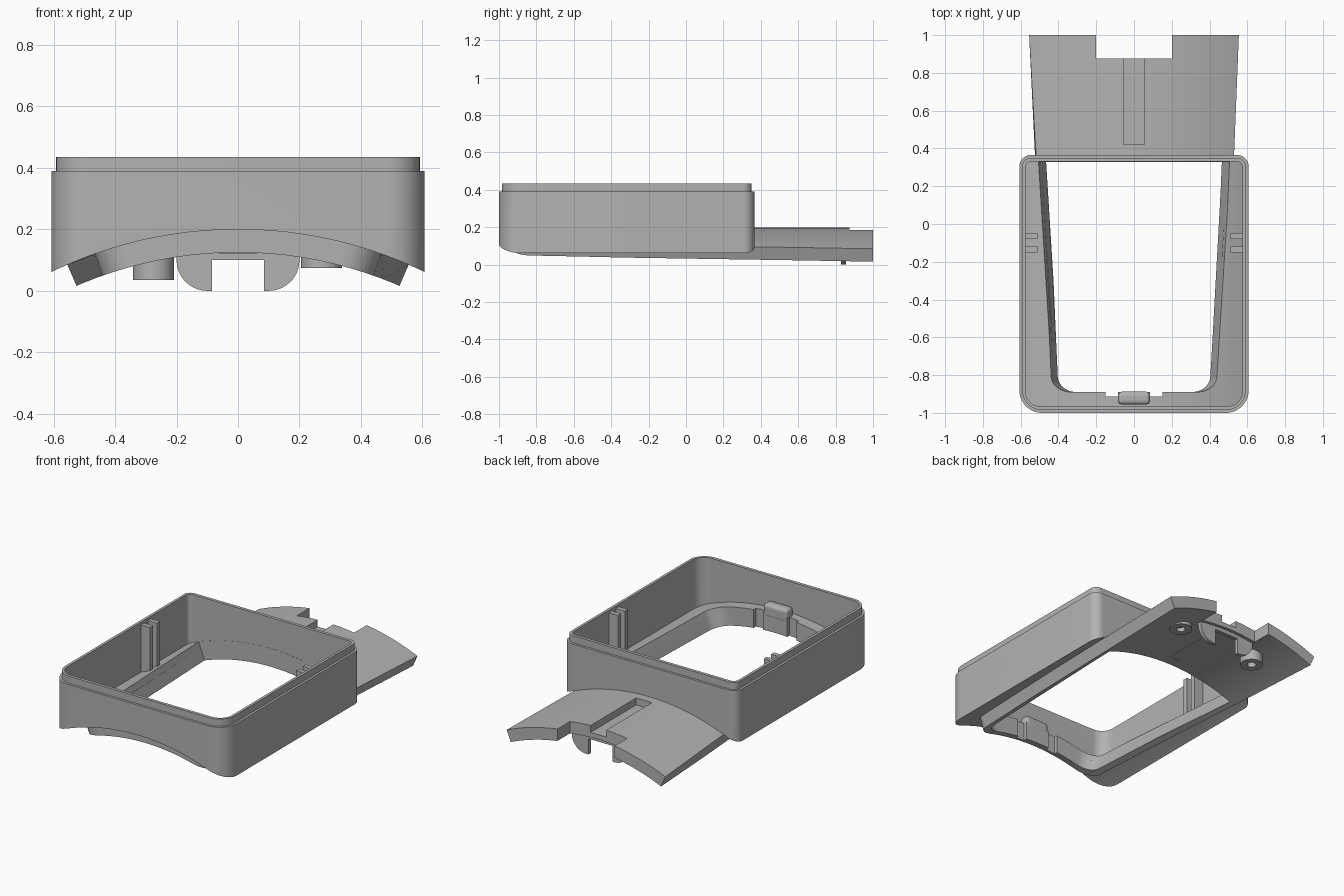
import bpy, bmesh, math
from mathutils import Vector, Matrix

cube = bpy.data.objects.get("Cube")
if cube:
    bpy.data.objects.remove(cube, do_unlink=True)

grey = bpy.data.materials.new("plain grey")
grey.use_nodes = True
grey.diffuse_color = (0.45, 0.45, 0.45, 1)
grey.node_tree.nodes["Principled BSDF"].inputs["Base Color"].default_value = (0.45, 0.45, 0.45, 1)

AXIS_Z = -1.2      # height of the axis that all curved surfaces share
UNDER, OVER, FLOOR = 1.325, 1.40, 1.44


def make(name, bm):
    bmesh.ops.recalc_face_normals(bm, faces=bm.faces)
    mesh = bpy.data.meshes.new(name)
    bm.to_mesh(mesh)
    bm.free()
    mesh.materials.append(grey)
    ob = bpy.data.objects.new(name, mesh)
    bpy.context.collection.objects.link(ob)
    return ob


def fillet(corners, steps=10):
    """Outline from (x, y, radius) corners."""
    pts = []
    for i, (x, y, r) in enumerate(corners):
        p = Vector((x, y))
        if r == 0:
            pts.append(p)
            continue
        a = (Vector(corners[i - 1][:2]) - p).normalized()
        b = (Vector(corners[(i + 1) % len(corners)][:2]) - p).normalized()
        half = a.angle(b) / 2
        mid = p + (a + b).normalized() * r / math.sin(half)
        start = p + a * r / math.tan(half) - mid
        end = p + b * r / math.tan(half) - mid
        sweep = start.angle_signed(end)
        for k in range(steps + 1):
            pts.append(mid + Matrix.Rotation(-sweep * k / steps, 2) @ start)
    return pts


def prism(name, outline, z0, z1, radial=False):
    """Upright prism; radial sides fan out from the shared axis."""
    bm = bmesh.new()
    rings = []
    for z in (z0, z1):
        s = z - AXIS_Z if radial else 1
        rings.append([bm.verts.new((p[0] * s, p[1], z)) for p in outline])
    n = len(outline)
    bm.faces.new(rings[0])
    bm.faces.new(rings[1])
    for i in range(n):
        j = (i + 1) % n
        bm.faces.new((rings[0][i], rings[0][j], rings[1][j], rings[1][i]))
    return make(name, bm)


def box(name, x0, x1, y0, y1, z0, z1):
    return prism(name, [(x0, y0), (x1, y0), (x1, y1), (x0, y1)], z0, z1)


def cylinder(name, radius, length, segments, matrix):
    bm = bmesh.new()
    bmesh.ops.create_cone(bm, cap_ends=True, segments=segments, radius1=radius,
                          radius2=radius, depth=length, matrix=matrix)
    return make(name, bm)


def drum(radius):
    """Long cylinder along y on the shared axis."""
    turn = Matrix.Translation((0, 0, AXIS_Z)) @ Matrix.Rotation(math.pi / 2, 4, "X")
    return cylinder("drum_cutter", radius, 4, 160, turn)


def cut(ob, cutter, operation="DIFFERENCE"):
    mod = ob.modifiers.new("cut", "BOOLEAN")
    mod.operation = operation
    mod.solver = "EXACT"
    mod.object = cutter
    graph = bpy.context.evaluated_depsgraph_get()
    mesh = bpy.data.meshes.new_from_object(ob.evaluated_get(graph))
    ob.modifiers.clear()
    ob.data = mesh
    bpy.data.objects.remove(cutter, do_unlink=True)


def smooth(ob):
    bpy.ops.object.select_all(action="DESELECT")
    ob.select_set(True)
    bpy.context.view_layer.objects.active = ob
    bpy.ops.object.shade_smooth_by_angle(angle=math.radians(30))


def rounded(x, y0, y1, r_front, r_back):
    return fillet([(-x, y0, r_front), (x, y0, r_front), (x, y1, r_back), (-x, y1, r_back)])


def cavity():
    return prism("cavity_cutter", rounded(0.575, -0.965, 0.33, 0.08, 0.03), -0.1, 0.6)


def opening():
    # tapered window with radial side walls
    return prism("opening_cutter", fillet([(-0.316, -0.89, 0.085), (0.316, -0.89, 0.085),
                                           (0.375, 0.329, 0), (-0.375, 0.329, 0)]),
                 -0.2, 0.26, radial=True)


def notch(side):
    x = sorted((side * 0.085, side * 0.15))
    return box("notch_cutter", x[0], x[1], -0.912, -0.8, -0.1, 0.4)


# Casing: rounded box with an arched floor
casing = prism("casing", rounded(0.607, -1, 0.365, 0.12, 0.06), -0.1, 0.39)
cut(casing, drum(OVER))
hollow = cavity()
cut(hollow, drum(FLOOR))
cut(casing, hollow)
cut(casing, opening())

# Lip around the top
lip = prism("top_lip", rounded(0.592, -0.985, 0.35, 0.105, 0.045), 0.39, 0.435)
cut(lip, cavity())

# Curved base plate: frame below the casing and tongue behind it
plate = prism("base_plate", fillet([(-0.349, -0.93, 0.1), (0.349, -0.93, 0.1),
                                    (0.432, 1, 0), (-0.432, 1, 0)]), -0.1, 0.4, radial=True)
cut(plate, drum(OVER), "INTERSECT")
cut(plate, drum(UNDER))
cut(plate, opening())
cut(plate, box("tongue_notch_cutter", -0.2, 0.2, 0.875, 1.2, -0.1, 0.4))
cut(plate, box("groove_cutter", -0.055, 0.055, 0.42, 0.9, 0.155, 0.4))
for side in (-1, 1):
    cut(casing, notch(side))
    cut(plate, notch(side))

# Catch at the front of the window
catch = box("front_catch", -0.085, 0.085, -0.955, -0.888, 0.205, 0.29)
bevel = catch.modifiers.new("round", "BEVEL")
bevel.width = 0.02
bevel.segments = 3

# Paired guide ribs on the side walls
for side, label in ((1, "left"), (-1, "right")):
    x = sorted((side * 0.51, side * 0.58))
    for i, y in enumerate((-0.08, -0.15)):
        box(f"{label}_guide_rib_{i + 1}", x[0], x[1], y, y + 0.03, 0.11, 0.42)

# Screw bosses under the tongue
bosses = []
for label, x, z in (("left", 0.272, 0.075), ("right", -0.275, 0.035)):
    place = Matrix.Translation((x, 0.755, (z + 0.13) / 2))
    boss = cylinder(f"{label}_boss", 0.067, 0.13 - z, 32, place)
    cut(boss, cylinder("hole_cutter", 0.027, 0.13, 24, Matrix.Translation((x, 0.755, z))))
    bosses.append(boss)

# Rail below the groove
box("rail", -0.06, 0.06, 0.4, 0.85, 0.12, 0.15)

# Two-legged clip under the tongue
clip = prism("clip", fillet([(-0.2, 0, 0.1), (-0.085, 0, 0), (-0.085, 0.1, 0), (0.085, 0.1, 0),
                             (0.085, 0, 0), (0.2, 0, 0.1), (0.2, 0.14, 0), (-0.2, 0.14, 0)]),
             -0.855, -0.83)
clip.data.transform(Matrix.Rotation(math.pi / 2, 4, "X"))

for ob in [casing, lip, plate, clip] + bosses:
    smooth(ob)
